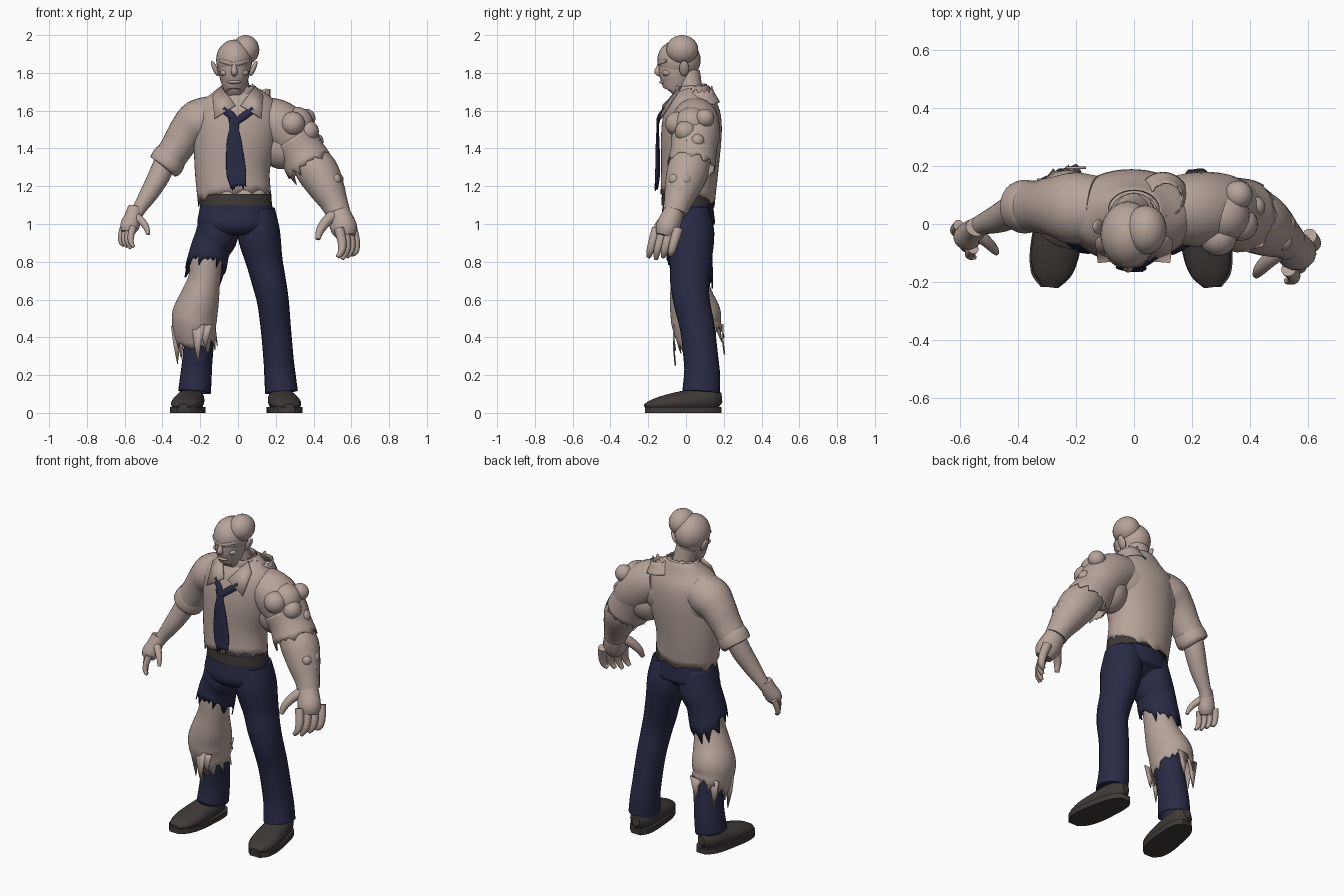
import bpy, bmesh, math, random
from mathutils import Vector, Matrix

random.seed(4)
if "Cube" in bpy.data.objects:
    bpy.data.objects.remove(bpy.data.objects["Cube"])
parts = []
SIDES = ((-1, "right"), (1, "left"))


def material(name, colour):
    mat = bpy.data.materials.new(name)
    mat.use_nodes = True
    mat.diffuse_color = (*colour, 1)
    shader = mat.node_tree.nodes["Principled BSDF"]
    shader.inputs["Base Color"].default_value = (*colour, 1)
    return mat


SKIN = material("pale flesh and shirt", (.465, .37, .325))
NAVY = material("navy cloth", (.022, .024, .06))
LEATHER = material("dark leather", (.05, .042, .039))


def finish(name, mat, bm, thickness=0):
    bmesh.ops.recalc_face_normals(bm, faces=bm.faces)
    mesh = bpy.data.meshes.new(name)
    bm.to_mesh(mesh)
    bm.free()
    mesh.materials.append(mat)
    obj = bpy.data.objects.new(name, mesh)
    bpy.context.collection.objects.link(obj)
    if thickness:
        modifier = obj.modifiers.new("cloth thickness", 'SOLIDIFY')
        modifier.thickness = thickness
    parts.append(obj)


def spline(rows, steps=4):
    """Smooth the rows with a Catmull-Rom curve."""
    rows = [Vector(row) for row in rows]
    smooth = []
    for i in range(len(rows) - 1):
        a, b, c, d = (rows[min(max(i + k, 0), len(rows) - 1)] for k in (-1, 0, 1, 2))
        for step in range(steps):
            t = step / steps
            smooth.append(b + (c - a) * (t / 2)
                          + (a * 2 - b * 5 + c * 4 - d) * (t * t / 2)
                          + (b * 3 - a - c * 3 + d) * (t ** 3 / 2))
    return smooth + [rows[-1]]


def tube(name, mat, rows, depth=1, torn_start=0, torn_end=0, lift=0, sides=24, reference=(0, 1, 0)):
    """Loft rings along a path of x, y, z, radius and optional depth radius.
    Torn ends stay open and grow ragged teeth; lift slants the end ring."""
    torn = torn_start or torn_end
    sides = sides * 2 if torn else sides
    rows = spline(rows)
    centres = [Vector(row[:3]) for row in rows]
    last = len(rows) - 1
    bm = bmesh.new()
    rings = []
    for i, row in enumerate(rows):
        along = (centres[min(i + 1, last)] - centres[max(i - 1, 0)]).normalized()
        across = along.cross(Vector(reference)).normalized()
        outward = across.cross(along)
        deep = row[4] if len(row) > 4 else row[3] * depth
        ring = []
        for k in range(sides):
            angle = math.tau * k / sides
            point = centres[i] + across * row[3] * math.cos(angle) + outward * deep * math.sin(angle)
            point += along * lift * math.sin(angle) * (i / last) ** 2
            tooth = random.random() * (1 if k % 4 < 2 else .4)
            if i == 0:
                point -= along * torn_start * tooth
            elif i == last:
                point += along * torn_end * tooth
            ring.append(bm.verts.new(point))
        rings.append(ring)
    for low, high in zip(rings, rings[1:]):
        for k in range(sides):
            j = (k + 1) % sides
            bm.faces.new((low[k], low[j], high[j], high[k]))
    if not torn:
        bm.faces.new(rings[0])
        bm.faces.new(rings[-1])
    finish(name, mat, bm, .006 if torn else 0)


def ball(name, mat, centre, size, tilt=0):
    bm = bmesh.new()
    bmesh.ops.create_uvsphere(bm, u_segments=24, v_segments=14, radius=1)
    bm.transform(Matrix.Translation(centre) @ Matrix.Rotation(tilt, 4, 'Y')
                 @ Matrix.Diagonal((*size, 1)))
    finish(name, mat, bm)


def plate(name, mat, corners):
    bm = bmesh.new()
    bm.faces.new([bm.verts.new(corner) for corner in corners])
    finish(name, mat, bm, .008)


def flip(rows):
    return [(-x, y, z, radius) for x, y, z, radius in rows]


# Torso: loose shirt with a ragged hem, higher in front
tube("shirt_body", SKIN, [(0, .05, 1.73, .09, .07), (0, .05, 1.7, .13, .09), (0, .04, 1.62, .22, .14),
                          (-.01, .03, 1.5, .23, .16), (-.03, .02, 1.3, .2, .152),
                          (-.02, .01, 1.15, .195, .145)], torn_end=.04, lift=.02)
ball("upper_back", SKIN, (0, .07, 1.51), (.27, .11, .15))
tube("belt", LEATHER, [(-.01, .01, 1.1, .19), (-.01, .01, 1.16, .186)], depth=.74)

# Collar and tie
tube("collar_band", SKIN, [(0, .03, 1.66, .11), (0, .025, 1.73, .09)], depth=.95, torn_end=.01)
for side, label in SIDES:
    plate(label + "_collar_flap", SKIN, [(side * x, y, z) for x, y, z in (
        (.09, -.03, 1.73), (.015, -.125, 1.63), (.125, -.135, 1.56), (.135, -.06, 1.68))])
    tube(label + "_tie_band", NAVY, [(side * .08, -.11, 1.605, .018), (side * .03, -.14, 1.57, .02),
                                     (-.02, -.15, 1.53, .015)], depth=.5, sides=12)
tube("tie_blade", NAVY, [(-.02, -.147, 1.56, .033), (-.02, -.15, 1.51, .024), (-.02, -.15, 1.43, .04),
                         (-.01, -.15, 1.28, .052), (0, -.155, 1.21, .042)], depth=.25, torn_end=.035)

# Neck and head
middle = -.02
tube("neck", SKIN, [(0, .035, 1.62, .08), (0, .025, 1.7, .065), (middle, .01, 1.8, .065)])
ball("skull", SKIN, (middle, -.037, 1.868), (.096, .115, .108))
tube("jaw", SKIN, [(middle, -.07, 1.685, .028), (middle, -.06, 1.7, .05), (middle, -.05, 1.75, .07),
                   (middle, -.046, 1.8, .082), (middle, -.04, 1.87, .09)], depth=1.2)
ball("skull_growth", SKIN, (.04, -.02, 1.922), (.073, .085, .078))
tube("nose", SKIN, [(middle, -.135, 1.86, .012), (middle, -.144, 1.83, .013),
                    (middle, -.15, 1.805, .018), (middle, -.13, 1.79, .012)], sides=14)
ball("mouth", SKIN, (middle, -.115, 1.752), (.036, .026, .012))
for side, label in SIDES:
    tube(label + "_brow", SKIN, [(middle, -.138, 1.845, .012),
                                 (middle + side * .035, -.134, 1.855, .014),
                                 (middle + side * .075, -.1, 1.865, .01)], sides=12)
    ball(label + "_cheekbone", SKIN, (middle + side * .05, -.1, 1.8), (.026, .026, .018))
    ball(label + "_ear", SKIN, (middle + side * .102, -.01, 1.823), (.013, .026, .044), side * .4)

# Right arm: rolled sleeve and thin forearm
tube("right_sleeve", SKIN, [(-.13, .05, 1.57, .11), (-.21, .055, 1.54, .118), (-.27, .06, 1.485, .1),
                            (-.32, .06, 1.41, .088), (-.37, .06, 1.335, .084)], depth=1.05)
tube("right_rolled_cuff", SKIN, [(-.35, .06, 1.37, .08), (-.36, .06, 1.355, .09),
                                 (-.385, .06, 1.31, .091), (-.392, .06, 1.3, .07)])
tube("right_forearm", SKIN, [(-.38, .06, 1.34, .06), (-.415, .045, 1.26, .058), (-.465, .02, 1.17, .05),
                             (-.52, 0, 1.085, .037), (-.545, -.015, 1.045, .036)])

# Left arm: swollen, with a torn sleeve and growths
tube("left_upper_arm", SKIN, [(.13, .05, 1.56, .115), (.21, .05, 1.53, .128), (.29, .05, 1.46, .127),
                              (.35, .04, 1.38, .112)])
ball("left_armpit_cloth", SKIN, (.23, .05, 1.41), (.11, .105, .12))
tube("left_torn_sleeve", SKIN, [(.29, .045, 1.45, .124), (.335, .04, 1.38, .122), (.37, .03, 1.32, .128)],
     torn_end=.06)
tube("left_shoulder_tear", SKIN, [(.1, .09, 1.64, .09), (.11, .085, 1.7, .06)], torn_end=.03)
tube("left_forearm", SKIN, [(.35, .035, 1.37, .095), (.42, .01, 1.28, .11), (.47, -.02, 1.19, .095),
                            (.51, -.045, 1.11, .073), (.53, -.06, 1.06, .065)])
growths = [(.29, -.045, 1.53, .065), (.31, .03, 1.53, .09), (.36, .1, 1.56, .05), (.415, .06, 1.44, .038),
           (.37, 0, 1.49, .058), (.515, -.06, 1.235, .032), (.525, 0, 1.235, .034), (.54, -.035, 1.185, .028)]
for x, y, z, radius in growths:
    ball("arm_growth", SKIN, (x, y, z), (radius, radius, radius))


def hand(label, side, wrist, scale):
    """Palm, four curled fingers and a thumb, laid out from the wrist."""
    def limb(name, rows, depth=1):
        placed = [(wrist[0] + side * x * scale, wrist[1] + y * scale, wrist[2] + z * scale, radius * scale)
                  for x, y, z, radius in rows]
        tube(label + name, SKIN, placed, depth, sides=14)

    limb("_palm", [(0, 0, .03, .036), (.012, -.015, -.025, .046), (.03, -.035, -.075, .05),
                   (.037, -.045, -.105, .036)], .9)
    for i in range(4):
        x, y = .017 * i, .027 * i - .09
        limb("_finger", [(x + .01, y + .015, -.075, .019), (x + .022, y, -.125, .017),
                         (x + .02, y - .01, -.16, .014), (x + .005, y - .015, -.19 + .008 * abs(i - 1), .008)])
    limb("_thumb", [(0, -.02, -.02, .026), (-.035, -.05, -.045, .02),
                    (-.06, -.075, -.08, .016), (-.07, -.09, -.115, .009)])


hand("right", -1, (-.545, -.01, 1.06), 1)
hand("left", 1, (.52, -.05, 1.08), 1.4)

# Trousers: hips, whole left leg, torn right leg
thigh = [(.1, .015, 1.08, .095), (.11, .02, .95, .113)]
shin = [(.2, .06, .45, .08), (.215, .08, .28, .08), (.222, .085, .2, .083), (.23, .08, .11, .087)]
tube("trouser_hips", NAVY, [(-.01, .01, 1.125, .185), (-.01, .01, 1.06, .197), (-.01, .01, .99, .2),
                            (-.01, .015, .95, .12), (-.01, .015, .935, .05)], depth=.7)
tube("left_trouser_leg", NAVY, thigh + [(.14, .025, .8, .097), (.165, .02, .69, .09), (.185, .03, .59, .084)]
     + shin, depth=1.15)
tube("right_trouser_thigh", NAVY, flip(thigh + [(.145, .02, .87, .105), (.165, .02, .79, .108)]),
     depth=1.14, torn_end=.09, lift=.055)
tube("right_trouser_shin", NAVY, flip([(.195, .05, .52, .083)] + shin), depth=1.15, torn_start=.04)
tube("right_bare_leg", SKIN, [(-.15, .02, .92, .08), (-.17, .015, .8, .085), (-.178, .015, .71, .085),
                              (-.205, .03, .6, .106), (-.228, .05, .52, .12), (-.232, .06, .46, .116),
                              (-.228, .07, .42, .112)], depth=1.12, torn_end=.1, lift=-.02)

# Long shreds of flesh hanging over the torn shin
for x, y, length in ((-.21, -.07, .2), (-.17, -.07, .12), (-.32, .03, .2), (-.3, .15, .17), (-.2, .19, .14)):
    plate("flesh_shred", SKIN, [(x - .035, y, .46), (x + .035, y, .47), (x + .012, y, .45 - length / 2),
                                (x, y + .01, .45 - length), (x - .022, y, .46 - length / 2)])

# Shoes turned outward, on flat soles
for side, label in SIDES:
    heel = .215 if side > 0 else .235
    shoe = []
    for i in range(12):
        t = (i + .2) / 11.4
        rounding = (1 - abs(2 * t - 1) ** (4 if t < .5 else 2.6)) ** .5
        height = .08 - .043 * t
        shoe.append((side * (heel + .055 * t), .195 - .42 * t, height,
                     (.068 + .025 * t) * rounding, height * rounding))
    tube(label + "_shoe", LEATHER, shoe, reference=(0, 0, 1))
    curve = spline(shoe)
    outline = [(row[0] + row[3] + .005, row[1]) for row in curve]
    outline += [(row[0] - row[3] - .005, row[1]) for row in reversed(curve)]
    bm = bmesh.new()
    face = bm.faces.new([bm.verts.new((x, y, 0)) for x, y in outline])
    grown = bmesh.ops.extrude_face_region(bm, geom=[face])["geom"]
    top = [item for item in grown if isinstance(item, bmesh.types.BMVert)]
    bmesh.ops.translate(bm, vec=(0, 0, .032), verts=top)
    finish(label + "_sole", LEATHER, bm)

# Smooth shading with crisp edges kept
bpy.ops.object.select_all(action='DESELECT')
for obj in parts:
    obj.select_set(True)
bpy.context.view_layer.objects.active = parts[0]
bpy.ops.object.shade_smooth_by_angle(angle=math.radians(45))
